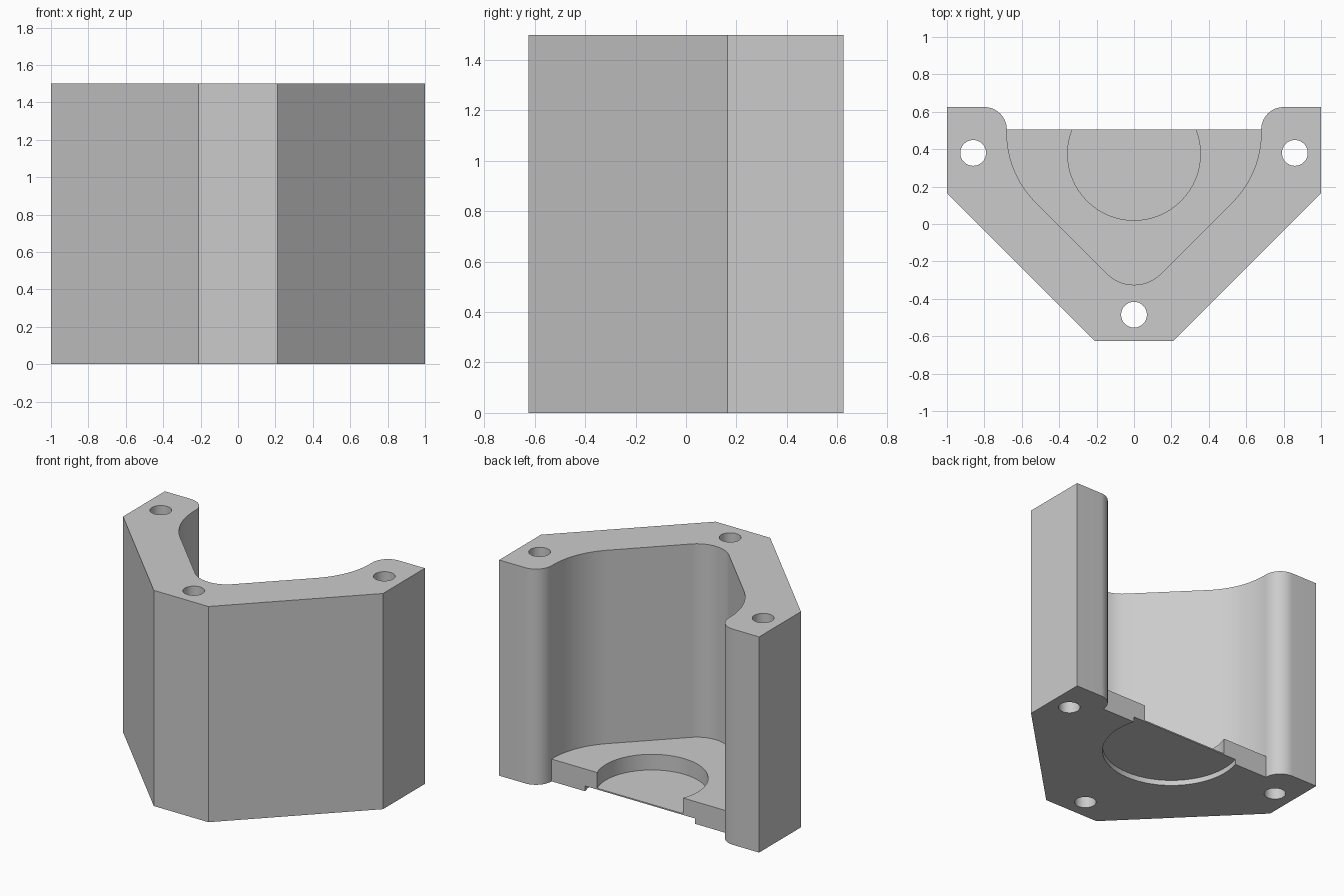
import bpy
import bmesh
from math import sin, cos, radians

if "Cube" in bpy.data.objects:
    bpy.data.objects.remove(bpy.data.objects["Cube"])

HEIGHT = 1.5
FLOOR = 0.155      # floor slab thickness
BACK = 0.505       # rear edge of the floor
WALL = 0.68        # half width of the pocket

grey = bpy.data.materials.new("plain grey")
grey.use_nodes = True
colour = (0.6, 0.6, 0.6, 1)
grey.diffuse_color = colour
grey.node_tree.nodes["Principled BSDF"].inputs["Base Color"].default_value = colour


def arc(cx, cy, r, start, end, n=16):
    angles = [radians(start + (end - start) * i / n) for i in range(n + 1)]
    return [(cx + r * cos(a), cy + r * sin(a)) for a in angles]


def mirrored(half):
    """Close a right-hand half outline with its mirror image."""
    return half + [(-x, y) for x, y in reversed(half) if abs(x) > 1e-5]


def prism(name, outline, z0, z1):
    bm = bmesh.new()
    face = bm.faces.new([bm.verts.new((x, y, z0)) for x, y in outline])
    top = bmesh.ops.extrude_face_region(bm, geom=[face])["geom"]
    verts = [v for v in top if isinstance(v, bmesh.types.BMVert)]
    bmesh.ops.translate(bm, verts=verts, vec=(0, 0, z1 - z0))
    bmesh.ops.recalc_face_normals(bm, faces=bm.faces)
    mesh = bpy.data.meshes.new(name)
    bm.to_mesh(mesh)
    bm.free()
    mesh.materials.append(grey)
    obj = bpy.data.objects.new(name, mesh)
    bpy.context.collection.objects.link(obj)
    return obj


def disc(name, x, y, r, z0, z1, n=64):
    return prism(name, arc(x, y, r, 0, 360, n)[:-1], z0, z1)


# Bracket body: chamfered triangle with two rounded rear posts
body = prism("corner_bracket", mirrored(
    [(0.21, -0.625), (1, 0.165), (1, 0.625)]
    + arc(WALL + 0.12, BACK, 0.12, 90, 180)), 0, HEIGHT)

# Pocket: rounded nose, diagonal sides and wide curves into the posts
R = 0.53
curve_y = 0.27 + R * 0.4142
pocket = mirrored(
    arc(0, -0.12, 0.205, -90, -45)
    + arc(WALL - R, curve_y, R, -45, 0, 24)
    + [(WALL, BACK), (WALL - 0.1, BACK + 0.15)])

cutters = [
    prism("pocket_cutter", pocket, FLOOR, HEIGHT + 0.1),
    # Bearing seat above and wider recess below, with a thin web between
    disc("upper_seat_cutter", 0, 0.375, 0.355, 0.046, FLOOR + 0.1),
    disc("lower_recess_cutter", 0, 0.375, 0.443, -0.1, 0.037),
]
# Bolt holes through the posts and the nose
for x, y in ((-0.86, 0.38), (0.86, 0.38), (0, -0.485)):
    cutters.append(disc("bolt_hole_cutter", x, y, 0.069, -0.1, HEIGHT + 0.1, 32))

bpy.ops.object.select_all(action="DESELECT")
bpy.context.view_layer.objects.active = body
body.select_set(True)
for cutter in cutters:
    cutter.hide_render = True
    mod = body.modifiers.new(cutter.name, "BOOLEAN")
    mod.operation = "DIFFERENCE"
    mod.solver = "EXACT"
    mod.object = cutter
    bpy.ops.object.modifier_apply(modifier=mod.name)
    bpy.data.objects.remove(cutter)

bpy.ops.object.shade_smooth_by_angle(angle=radians(30))
